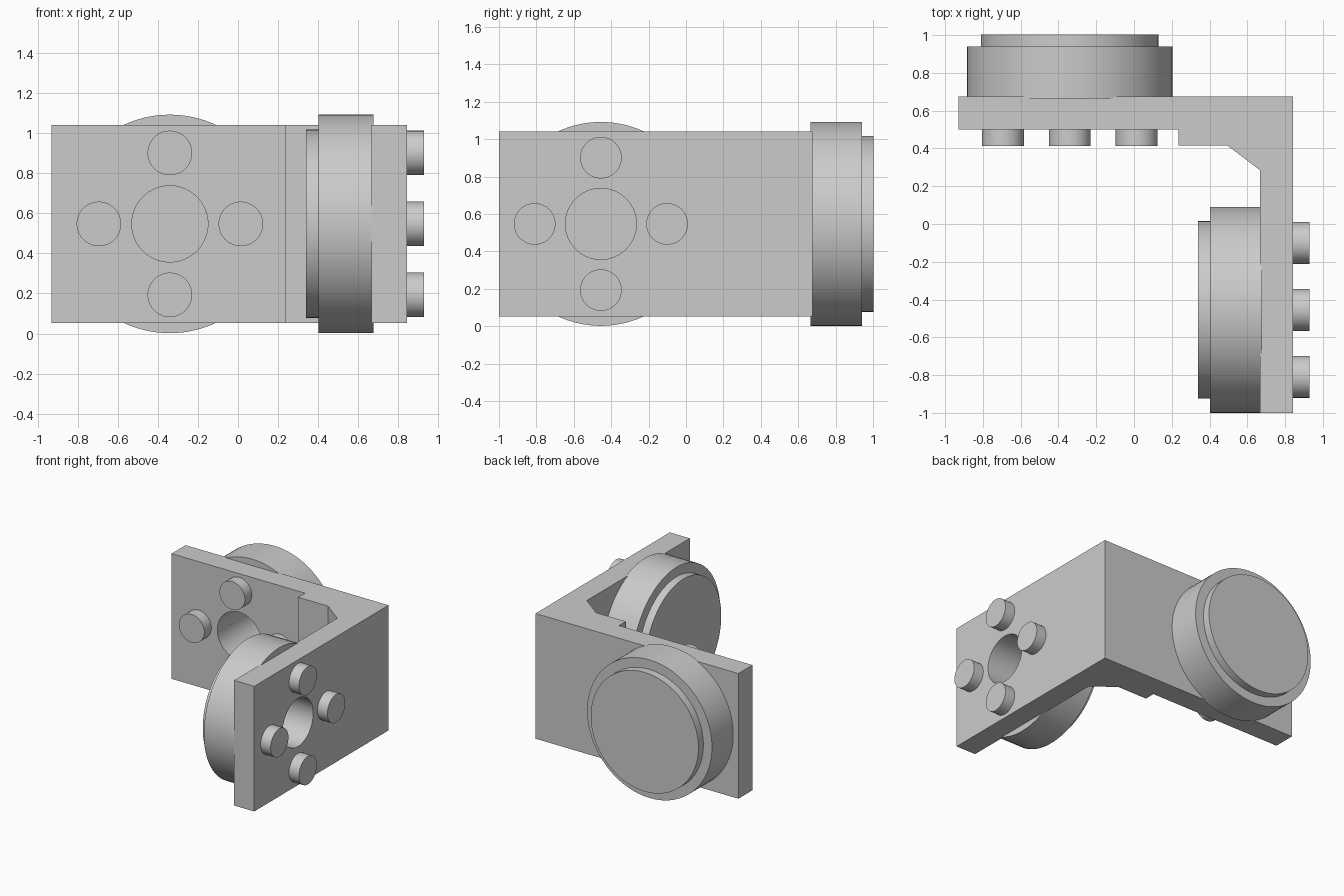
import bpy, bmesh
from math import pi
from mathutils import Matrix, Vector

old = bpy.data.objects.get("Cube")
if old:
    bpy.data.objects.remove(old)

grey = bpy.data.materials.new("plain grey")
grey.use_nodes = True
color = (0.6, 0.6, 0.6, 1)
grey.diffuse_color = color
grey.node_tree.nodes["Principled BSDF"].inputs["Base Color"].default_value = color

MID = 0.547      # height of the shaft axes
HALF = 0.494     # half the bracket height
PLATE = 0.175    # bracket thickness
BORE = 0.19      # radius of the shaft holes


def finish(name, bm, matrix=Matrix()):
    bmesh.ops.recalc_face_normals(bm, faces=bm.faces)
    mesh = bpy.data.meshes.new(name)
    bm.to_mesh(mesh)
    bm.free()
    mesh.transform(matrix)
    mesh.materials.append(grey)
    obj = bpy.data.objects.new(name, mesh)
    bpy.context.collection.objects.link(obj)
    return obj


def smooth(obj):
    bpy.ops.object.select_all(action='DESELECT')
    obj.select_set(True)
    bpy.context.view_layer.objects.active = obj
    bpy.ops.object.shade_smooth_by_angle(angle=pi / 6)


def lathe(name, profile, matrix):
    """Turn a closed (radius, height) profile about the local z axis."""
    bm = bmesh.new()
    verts = [bm.verts.new((r, 0, h)) for r, h in profile]
    edges = [bm.edges.new((a, b)) for a, b in zip(verts, verts[1:])]
    bmesh.ops.spin(bm, geom=verts + edges, axis=(0, 0, 1), cent=(0, 0, 0),
                   angle=2 * pi, steps=96, use_merge=True)
    bmesh.ops.remove_doubles(bm, verts=bm.verts, dist=0.0001)
    obj = finish(name, bm, matrix)
    smooth(obj)
    return obj


def cylinder(name, radius, low, high, matrix, x=0, y=0):
    bm = bmesh.new()
    place = Matrix.Translation((x, y, (low + high) / 2))
    bmesh.ops.create_cone(bm, cap_ends=True, segments=64, radius1=radius,
                          radius2=radius, depth=high - low, matrix=place)
    obj = finish(name, bm, matrix)
    smooth(obj)
    return obj


# L-shaped bracket with a stepped, chamfered inner corner
outline = [(-0.93, 0.675), (-0.93, 0.5), (0.235, 0.5), (0.235, 0.415),
           (0.495, 0.415), (0.667, 0.285), (0.667, -1), (0.842, -1), (0.842, 0.675)]
bm = bmesh.new()
base = bm.faces.new([bm.verts.new((x, y, MID - HALF)) for x, y in outline])
top = bmesh.ops.extrude_face_region(bm, geom=[base])
bmesh.ops.translate(bm, vec=(0, 0, 2 * HALF),
                    verts=[v for v in top["geom"] if isinstance(v, bmesh.types.BMVert)])
bracket = finish("bracket", bm)

# One motor on each plate; local z points out of the motor's end
frames = {
    "back": Matrix.Translation((-0.34, 0.675, MID))
            @ Vector((0, 1, 0)).to_track_quat('Z', 'Y').to_matrix().to_4x4(),
    "side": Matrix.Translation((0.667, -0.455, MID))
            @ Vector((-1, 0, 0)).to_track_quat('Z', 'Y').to_matrix().to_4x4(),
}
housing = [(0, 0.265), (BORE, 0.265), (BORE, -0.01), (0.545, -0.01),
           (0.545, 0.265), (0.47, 0.265), (0.47, 0.327), (0, 0.327)]

for side, frame in frames.items():
    # Shaft hole through the plate
    cutter = cylinder(side + "_hole_cutter", BORE, -0.35, 0.1, frame)
    cutter.hide_render = True
    cut = bracket.modifiers.new("shaft hole", 'BOOLEAN')
    cut.operation = 'DIFFERENCE'
    cut.solver = 'EXACT'
    cut.object = cutter
    bpy.context.view_layer.objects.active = bracket
    bpy.ops.object.modifier_apply(modifier=cut.name)
    bpy.data.objects.remove(cutter)

    # Bored motor housing with a raised end cap
    lathe(side + "_motor", housing, frame)

    # Four mounting bolts around the hole
    for i, (x, y) in enumerate([(1, 0), (0, 1), (-1, 0), (0, -1)]):
        cylinder(f"{side}_bolt_{i + 1}", 0.111, -PLATE - 0.087, -PLATE + 0.01,
                 frame, 0.354 * x, 0.354 * y)

smooth(bracket)
